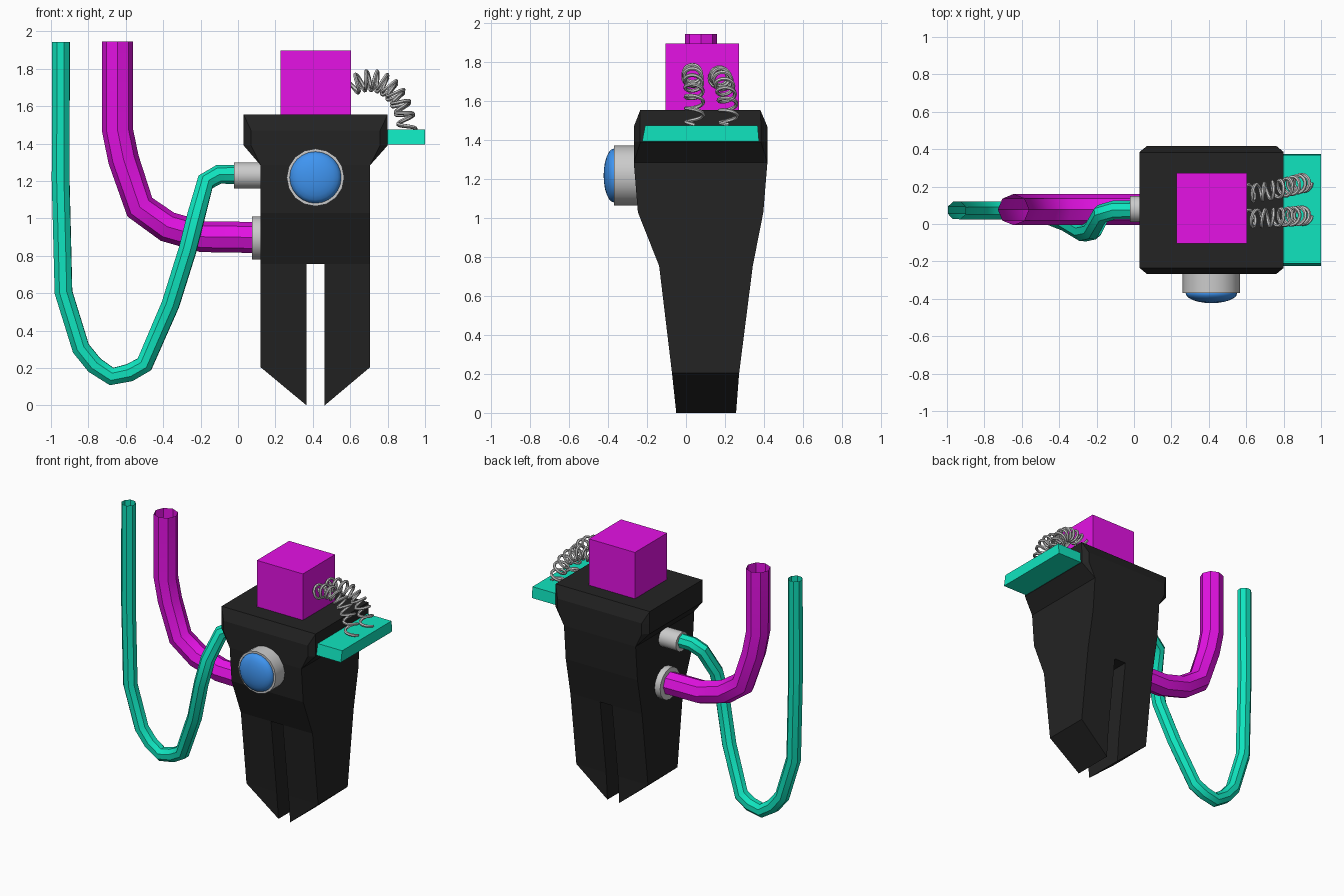
import bpy, bmesh, math
from mathutils import Vector

if "Cube" in bpy.data.objects:
    bpy.data.objects.remove(bpy.data.objects["Cube"])


def mat(name, rgb):
    m = bpy.data.materials.new(name)
    m.diffuse_color = (*rgb, 1)
    m.use_nodes = True
    m.node_tree.nodes["Principled BSDF"].inputs["Base Color"].default_value = m.diffuse_color
    return m


BLACK = mat("black", (0.017, 0.017, 0.017))
TEAL = mat("teal", (0.005, 0.78, 0.52))
MAGENTA = mat("magenta", (0.78, 0.006, 0.78))
BLUE = mat("blue", (0.05, 0.3, 0.88))


def finish(name, bm, material=None):
    bmesh.ops.remove_doubles(bm, verts=bm.verts, dist=1e-4)
    bmesh.ops.recalc_face_normals(bm, faces=bm.faces)
    me = bpy.data.meshes.new(name)
    bm.to_mesh(me)
    bm.free()
    ob = bpy.data.objects.new(name, me)
    bpy.context.collection.objects.link(ob)
    if material:
        me.materials.append(material)
    return ob


def smooth(ob):
    bpy.ops.object.select_all(action='DESELECT')
    ob.select_set(True)
    bpy.context.view_layer.objects.active = ob
    bpy.ops.object.shade_smooth_by_angle(angle=math.radians(40))


def loft(name, rings, material, cap_start=True, cap_end=True):
    bm = bmesh.new()
    vs = [[bm.verts.new(p) for p in r] for r in rings]
    n = len(rings[0])
    for a, b in zip(vs, vs[1:]):
        for i in range(n):
            j = (i + 1) % n
            bm.faces.new((a[i], a[j], b[j], b[i]))
    if cap_start:
        bm.faces.new(vs[0])
    if cap_end:
        bm.faces.new(vs[-1])
    return finish(name, bm, material)


def rect(x0, x1, y0, y1, z):
    return [(x0, y0, z), (x1, y0, z), (x1, y1, z), (x0, y1, z)]


def octa(x0, x1, y0, y1, z, cx=0, cy=0):
    # rectangle with corners cut by cx, cy (zero cut gives a plain rectangle)
    return [(x0 + cx, y0, z), (x1 - cx, y0, z), (x1, y0 + cy, z), (x1, y1 - cy, z),
            (x1 - cx, y1, z), (x0 + cx, y1, z), (x0, y1 - cy, z), (x0, y0 + cy, z)]


def cylinder(name, axis, start, end, r, sides):
    bm = bmesh.new()
    d = Vector(end) - Vector(start)
    bmesh.ops.create_cone(bm, cap_ends=True, segments=sides, radius1=r, radius2=r, depth=d.length)
    bmesh.ops.rotate(bm, verts=bm.verts, cent=(0, 0, 0),
                     matrix=d.to_track_quat('Z', 'Y').to_matrix())
    bmesh.ops.translate(bm, verts=bm.verts, vec=(Vector(start) + Vector(end)) / 2)
    ob = finish(name, bm)
    smooth(ob)
    return ob


def tube(name, pts, r, res, material=None):
    cu = bpy.data.curves.new(name, 'CURVE')
    cu.dimensions = '3D'
    cu.bevel_depth = r
    cu.bevel_resolution = res
    sp = cu.splines.new('POLY')
    sp.points.add(len(pts) - 1)
    for p, co in zip(sp.points, pts):
        p.co = (*co, 1)
    if material:
        cu.materials.append(material)
    ob = bpy.data.objects.new(name, cu)
    bpy.context.collection.objects.link(ob)
    bpy.ops.object.select_all(action='DESELECT')
    ob.select_set(True)
    bpy.context.view_layer.objects.active = ob
    bpy.ops.object.convert(target='MESH')
    smooth(bpy.context.object)


# Body: flared head down to the top of the slot
loft("body", [
    octa(0.03, 0.80, -0.235, 0.382, 1.555),
    octa(0.03, 0.80, -0.268, 0.418, 1.47, 0.04, 0.033),
    octa(0.03, 0.80, -0.268, 0.418, 1.39, 0.04, 0.033),
    octa(0.12, 0.707, -0.268, 0.418, 1.285),
    octa(0.12, 0.707, -0.247, 0.397, 1.03),
    octa(0.12, 0.707, -0.138, 0.343, 0.755)], BLACK)

# Two pointed prongs either side of the slot
for name, outer, inner in (("left_prong", 0.12, 0.367), ("right_prong", 0.707, 0.463)):
    loft(name, [rect(outer, inner, -0.138, 0.343, 0.755),
                rect(outer, inner, -0.072, 0.273, 0.205),
                rect(inner - (inner - outer) * 0.001, inner, -0.05, 0.257, 0.0)], BLACK, False)

# Top block and side plate
loft("top_block", [rect(0.228, 0.605, -0.105, 0.272, 1.54),
                   rect(0.228, 0.605, -0.105, 0.272, 1.898)], MAGENTA)
loft("side_plate", [rect(0.77, 1.0, -0.225, 0.375, 1.394),
                    rect(0.77, 1.0, -0.21, 0.368, 1.475)], TEAL)

# Lens and its housing
cylinder("lens_housing", 'Y', (0.414, -0.2, 1.219), (0.414, -0.37, 1.219), 0.154, 16)
bm = bmesh.new()
bmesh.ops.create_uvsphere(bm, u_segments=24, v_segments=12, radius=1)
bmesh.ops.scale(bm, vec=(0.138, 0.138, 0.053), verts=bm.verts)
bmesh.ops.rotate(bm, verts=bm.verts, cent=(0, 0, 0),
                 matrix=Vector((0, -1, 0)).to_track_quat('Z', 'Y').to_matrix())
bmesh.ops.translate(bm, verts=bm.verts, vec=(0.414, -0.37, 1.219))
smooth(finish("lens", bm, BLUE))

# Hose sockets
cylinder("upper_socket", 'X', (-0.022, 0.08, 1.23), (0.16, 0.08, 1.23), 0.07, 16)
cylinder("lower_socket", 'X', (0.075, 0.08, 0.895), (0.16, 0.08, 0.895), 0.116, 16)

# Hoses
tube("thick_hose", [(0.1, 0.077, 0.898), (-0.19, 0.077, 0.902), (-0.377, 0.077, 0.955),
                    (-0.525, 0.077, 1.06), (-0.612, 0.077, 1.315), (-0.645, 0.077, 1.476),
                    (-0.645, 0.077, 1.945)], 0.083, 2, MAGENTA)
tube("thin_hose", [(0.0, 0.075, 1.235), (-0.104, 0.075, 1.235), (-0.174, 0.055, 1.195),
                   (-0.222, -0.035, 1.02), (-0.27, -0.045, 0.83), (-0.361, 0.01, 0.54),
                   (-0.5, 0.065, 0.22), (-0.58, 0.073, 0.175), (-0.676, 0.073, 0.155),
                   (-0.767, 0.073, 0.215), (-0.84, 0.073, 0.305), (-0.933, 0.073, 0.605),
                   (-0.948, 0.073, 1.2), (-0.947, 0.073, 1.942)], 0.051, 2, TEAL)


# Springs arching from the top block down to the side plate
def spring(name, y0, y1, z_add, turns=9, r=0.045):
    c = [Vector(p) for p in ((0.6, y0, 1.70), (0.74, y0, 1.80 + z_add),
                             (0.885, y1, 1.70 + z_add), (0.905, y1, 1.475))]
    pts, n = [], turns * 20
    for i in range(n + 1):
        t = i / n
        s = 1 - t
        p = s**3 * c[0] + 3 * s * s * t * c[1] + 3 * s * t * t * c[2] + t**3 * c[3]
        d = (s * s * (c[1] - c[0]) + 2 * s * t * (c[2] - c[1]) + t * t * (c[3] - c[2])).normalized()
        side = d.cross(Vector((0, 1, 0))).normalized()
        up = side.cross(d)
        a = t * turns * math.tau
        pts.append(p + r * (math.cos(a) * side + math.sin(a) * up))
    tube(name, pts, 0.01, 1)


spring("front_spring", 0.03, 0.045, 0.01)
spring("back_spring", 0.165, 0.22, -0.015)
